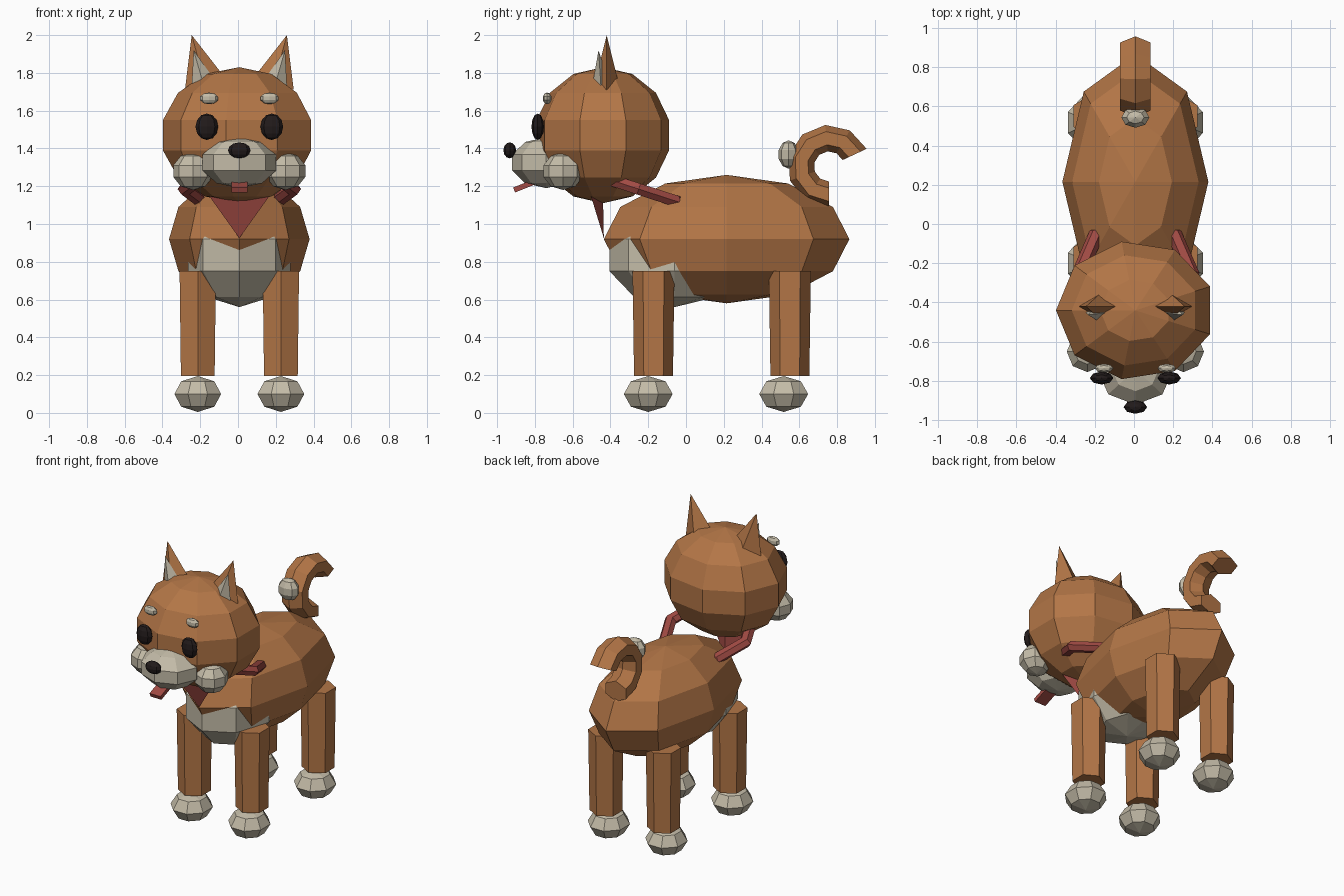
import bpy
import bmesh
from math import sin, cos, pi, radians
from mathutils import Vector, Matrix

if "Cube" in bpy.data.objects:
    bpy.data.objects.remove(bpy.data.objects["Cube"], do_unlink=True)

MID = 0.007  # centre line of the animal


def material(name, rgb):
    m = bpy.data.materials.new(name)
    m.use_nodes = True
    m.diffuse_color = (*rgb, 1)
    m.node_tree.nodes["Principled BSDF"].inputs["Base Color"].default_value = (*rgb, 1)
    return m


FUR = material("orange brown fur", (0.45, 0.18, 0.062))
CREAM = material("cream fur", (0.55, 0.50, 0.39))
RED = material("red cloth", (0.36, 0.07, 0.058))
BLACK = material("dark brown black", (0.016, 0.011, 0.011))


def loft(name, rings, mat, closed=False):
    """Skin a list of rings; a ring of one point is a pole."""
    bm = bmesh.new()
    vs = [[bm.verts.new(p) for p in ring] for ring in rings]
    pairs = list(zip(vs, vs[1:])) + ([(vs[-1], vs[0])] if closed else [])
    for a, b in pairs:
        n = max(len(a), len(b))
        for i in range(n):
            j = (i + 1) % n
            quad = [a[i % len(a)], a[j % len(a)], b[j % len(b)], b[i % len(b)]]
            bm.faces.new(list(dict.fromkeys(quad)))
    if not closed:
        for end in (vs[0], vs[-1]):
            if len(end) > 2:
                bm.faces.new(end)
    bmesh.ops.recalc_face_normals(bm, faces=bm.faces)
    me = bpy.data.meshes.new(name)
    bm.to_mesh(me)
    bm.free()
    me.materials.append(mat)
    ob = bpy.data.objects.new(name, me)
    bpy.context.collection.objects.link(ob)
    return ob


def ring(x, y, z, rx, ry, segs, phase=0.0):
    angles = [phase + 2 * pi * i / segs for i in range(segs)]
    return [Vector((x + rx * cos(a), y + ry * sin(a), z)) for a in angles]


def ellipsoid(name, centre, radii, mat, segs=8, rings=5, phase=0.0):
    x, y, z = centre
    rx, ry, rz = radii
    levels = [[Vector((x, y, z - rz))]]
    for k in range(1, rings):
        t = pi * k / rings
        levels.append(ring(x, y, z - rz * cos(t), rx * sin(t), ry * sin(t), segs, phase))
    levels.append([Vector((x, y, z + rz))])
    return loft(name, levels, mat)


def ear_cone(name, base, tip, half_x, half_y, mat):
    """Four sided cone whose base is square to its leaning axis."""
    base, tip = Vector(base), Vector(tip)
    across = Vector((0, 1, 0)).cross(tip - base).normalized() * half_x
    depth = Vector((0, half_y, 0))
    return loft(name, [[base + across, base + depth, base - across, base - depth], [tip]], mat)


# Body, chest and head
ellipsoid("body", (MID, 0.215, 0.92), (0.372, 0.65, 0.34), FUR, 8, 6)
ellipsoid("chest", (MID, -0.06, 0.835), (0.285, 0.363, 0.275), CREAM, 8, 5)
ellipsoid("head", (MID, -0.44, 1.47), (0.415, 0.365, 0.36), FUR, 9, 7, pi)

# Muzzle and nose
ellipsoid("muzzle", (MID, -0.74, 1.325), (0.205, 0.19, 0.135), CREAM)
ellipsoid("nose", (MID, -0.933, 1.39), (0.06, 0.034, 0.042), BLACK, 8, 6)

# Paired parts
for side, s in (("left", 1), ("right", -1)):
    def at(x, y, z):
        return (MID + s * x, y, z)

    ellipsoid(side + "_cheek", at(0.245, -0.65, 1.28), (0.11, 0.11, 0.1), CREAM)
    ellipsoid(side + "_eye", at(0.172, -0.785, 1.515), (0.06, 0.033, 0.07), BLACK, 8, 6)
    ellipsoid(side + "_brow", at(0.16, -0.735, 1.665), (0.05, 0.024, 0.031), CREAM)
    ear_cone(side + "_ear", at(0.18, -0.42, 1.74), at(0.252, -0.42, 2.0), 0.112, 0.065, FUR)
    ear_cone(side + "_inner_ear", at(0.19, -0.45, 1.74), at(0.242, -0.463, 1.92),
             0.065, 0.045, CREAM)

    # Hexagonal legs and round paws
    for end, leg_y, paw_y in (("front", -0.172, -0.2), ("back", 0.55, 0.517)):
        x = MID + s * 0.22
        loft(f"{end}_{side}_leg",
             [ring(x, leg_y, 0.195, 0.103, 0.103, 6, pi / 2),
              ring(x, leg_y, 0.75, 0.111, 0.111, 6, pi / 2)], FUR)
        ellipsoid(f"{end}_{side}_paw", (x, paw_y, 0.1), (0.134, 0.14, 0.095),
                  CREAM, 8, 4, pi / 8)

# Curled tail: a hexagonal tube swept along an arc
tail_rings = []
for k in range(8):
    a = radians(270 - 35 * k)
    out = Vector((0, cos(a), sin(a)))
    hub = Vector((MID, 0.757, 1.305)) + out * 0.15
    tail_rings.append([hub + out * 0.07 * cos(b) + Vector((0.09 * sin(b), 0, 0))
                       for b in (pi * i / 3 for i in range(6))])
loft("tail", tail_rings, FUR)
ellipsoid("tail_tuft", (MID, 0.543, 1.368), (0.075, 0.055, 0.075), CREAM)

# Tilted collar
tilt = Matrix.Rotation(radians(-18), 3, "X")
collar_rings = []
for k in range(8):
    a = pi * k / 4
    out = Vector((cos(a), sin(a), 0))
    collar_rings.append([Vector((MID, -0.25, 1.185)) + tilt @ (
        out * (0.285 + 0.042 * cos(b)) + Vector((0, 0, 0.035 * sin(b))))
        for b in (pi * i / 3 for i in range(6))])
loft("collar", collar_rings, RED, closed=True)

# Pointed neckerchief
loft("neckerchief", [[Vector((MID - 0.175, -0.51, 1.17)), Vector((MID + 0.175, -0.51, 1.17)),
                      Vector((MID, -0.44, 1.17))], [Vector((MID, -0.435, 0.925))]], RED)

# Tongue: a sloping slab
tongue = []
for y, z in ((-0.76, 1.24), (-0.91, 1.18)):
    tongue.append([Vector((MID + dx, y + dz * 0.4, z - dz))
                   for dx, dz in ((-0.042, -0.013), (0.042, -0.013), (0.042, 0.013), (-0.042, 0.013))])
loft("tongue", tongue, RED)
